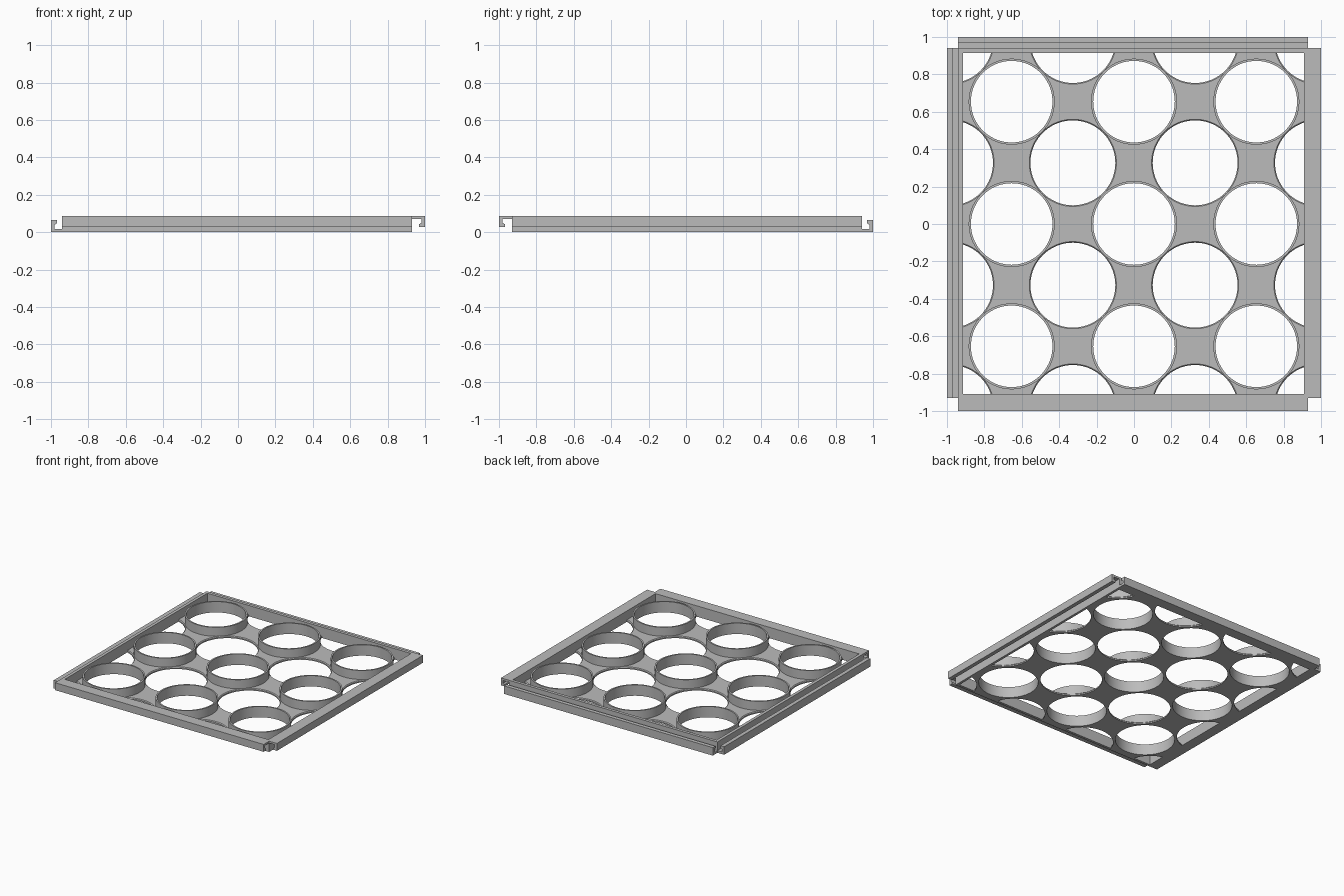
import bpy, bmesh, math

cube = bpy.data.objects.get("Cube")
if cube:
    bpy.data.objects.remove(cube, do_unlink=True)

grey = bpy.data.materials.new("light grey")
grey.use_nodes = True
colour = (0.5, 0.5, 0.5, 1)
grey.diffuse_color = colour
grey.node_tree.nodes["Principled BSDF"].inputs["Base Color"].default_value = colour

PITCH, HEIGHT, FLOOR = 0.327, 0.088, 0.016
SIDES = 72


def make_object(name, bm):
    bmesh.ops.recalc_face_normals(bm, faces=bm.faces[:])
    mesh = bpy.data.meshes.new(name)
    bm.to_mesh(mesh)
    bm.free()
    mesh.materials.append(grey)
    obj = bpy.data.objects.new(name, mesh)
    bpy.context.collection.objects.link(obj)
    return obj


def smooth(obj):
    bpy.ops.object.select_all(action='DESELECT')
    obj.select_set(True)
    bpy.context.view_layer.objects.active = obj
    bpy.ops.object.shade_smooth_by_angle(angle=math.radians(30))


def lathe(bm, centre, profile, closed):
    """Turn (radius, z) points around a vertical axis; cap the ends if open."""
    loops = []
    for r, z in profile:
        loops.append([bm.verts.new((centre[0] + r * math.cos(2 * math.pi * k / SIDES),
                                    centre[1] + r * math.sin(2 * math.pi * k / SIDES), z))
                      for k in range(SIDES)])
    pairs = list(zip(loops, loops[1:]))
    if closed:
        pairs.append((loops[-1], loops[0]))
    else:
        bm.faces.new(loops[0])
        bm.faces.new(loops[-1])
    for a, b in pairs:
        for k in range(SIDES):
            n = (k + 1) % SIDES
            bm.faces.new((a[k], a[n], b[n], b[k]))


def rail(name, profile, swap):
    """Extrude an (x, z) profile along y; swap mirrors it over the diagonal."""
    bm = bmesh.new()
    ends = []
    for y in (-0.93, 0.94):
        ends.append([bm.verts.new((-y, -x, z) if swap else (x, y, z)) for x, z in profile])
        bm.faces.new(ends[-1])
    count = len(profile)
    for k in range(count):
        n = (k + 1) % count
        bm.faces.new((ends[0][k], ends[0][n], ends[1][n], ends[1][k]))
    return make_object(name, bm)


# Side walls: upward catch on the right and back, downward hook opposite
catch = [(-0.915, 0), (-1, 0), (-1, 0.065), (-0.968, 0.065), (-0.968, 0.048),
         (-0.98, 0.04), (-0.98, 0.018), (-0.94, 0.018), (-0.94, HEIGHT), (-0.915, HEIGHT)]
hook = [(0.91, 0), (0.93, 0), (0.93, 0.072), (0.98, 0.072), (0.98, 0.05),
        (0.968, 0.043), (0.968, 0.028), (1, 0.028), (1, HEIGHT), (0.91, HEIGHT)]
rail("right_catch_wall", catch, False)
rail("back_catch_wall", catch, True)
rail("left_hook_wall", hook, False)
rail("front_hook_wall", hook, True)

# Floor plate
bm = bmesh.new()
bmesh.ops.create_cube(bm, size=1)
for v in bm.verts:
    v.co.x = 0.912 if v.co.x > 0 else -0.917
    v.co.y = 0.917 if v.co.y > 0 else -0.912
    v.co.z = FLOOR if v.co.z > 0 else 0
plate = make_object("floor_plate", bm)

# Cutters: chamfered plain holes alternating with straight ring holes
bm = bmesh.new()
for i in (-3, -1, 1, 3):
    for j in (-3, -1, 1, 3):
        lathe(bm, (i * PITCH, j * PITCH),
              [(0.227, -0.05), (0.227, 0.01), (0.233, FLOOR), (0.233, 0.05)], False)
for i in (-2, 0, 2):
    for j in (-2, 0, 2):
        lathe(bm, (i * PITCH, j * PITCH), [(0.222, -0.05), (0.222, 0.05)], False)
cutter = make_object("hole_cutter", bm)
cutter.hide_render = True

cut = plate.modifiers.new("holes", 'BOOLEAN')
cut.operation = 'DIFFERENCE'
cut.solver = 'EXACT'
cut.object = cutter
bpy.context.view_layer.objects.active = plate
bpy.ops.object.modifier_apply(modifier=cut.name)
bpy.data.objects.remove(cutter, do_unlink=True)
smooth(plate)

# Nine raised rings
bm = bmesh.new()
for i in (-2, 0, 2):
    for j in (-2, 0, 2):
        lathe(bm, (i * PITCH, j * PITCH),
              [(0.218, 0), (0.23, 0), (0.23, HEIGHT), (0.218, HEIGHT)], True)
smooth(make_object("holder_rings", bm))
